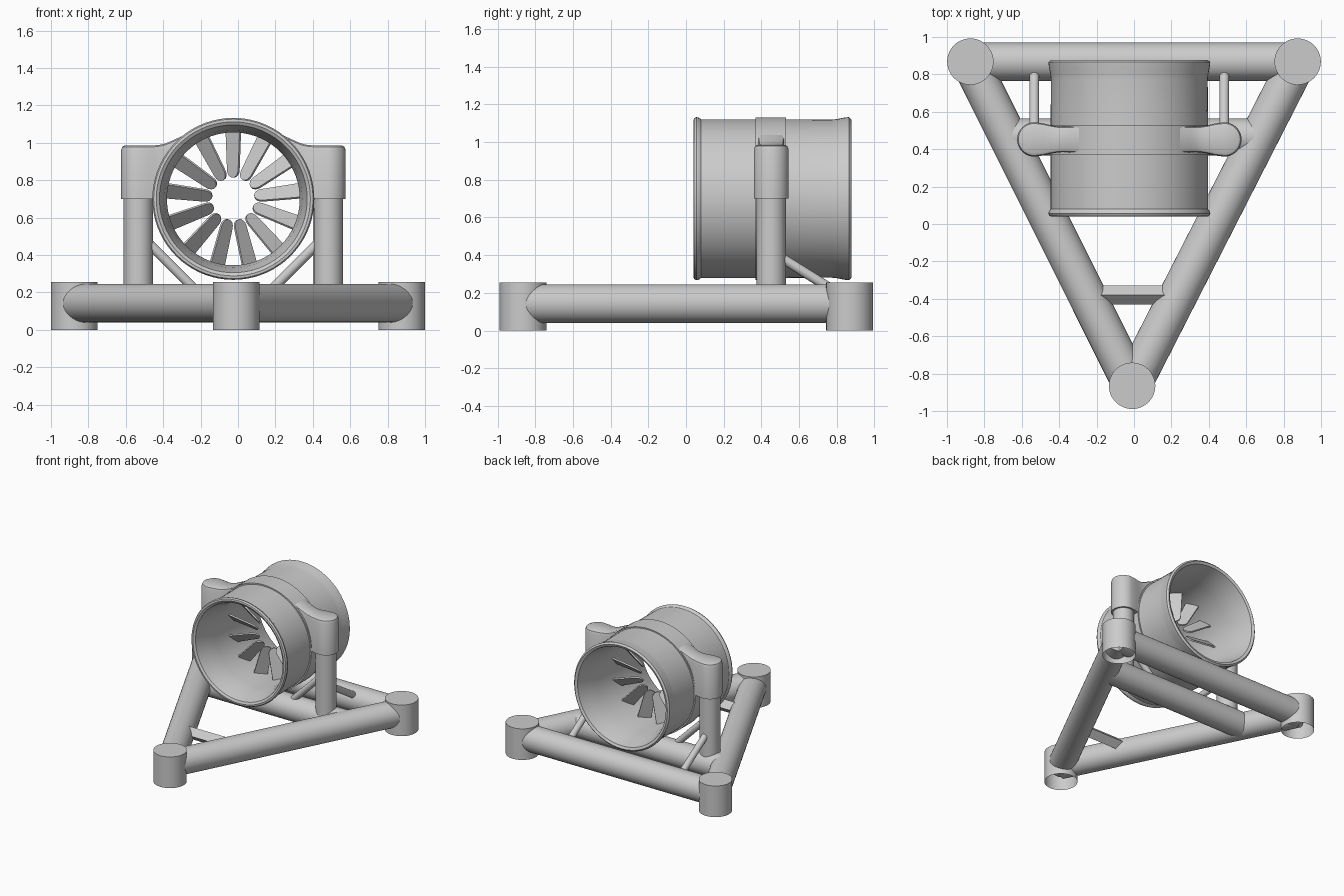
import bpy, bmesh, math
from mathutils import Vector, Matrix

if "Cube" in bpy.data.objects:
    bpy.data.objects.remove(bpy.data.objects["Cube"])

CX, CZ = -0.025, 0.70      # duct axis
MID_Y = 0.452              # plane of the support posts


def finish(name, bm, angle=35):
    bmesh.ops.remove_doubles(bm, verts=bm.verts, dist=1e-5)
    bmesh.ops.recalc_face_normals(bm, faces=bm.faces)
    me = bpy.data.meshes.new(name)
    bm.to_mesh(me)
    bm.free()
    me.polygons.foreach_set("use_smooth", [True] * len(me.polygons))
    me.set_sharp_from_angle(angle=math.radians(angle))
    ob = bpy.data.objects.new(name, me)
    bpy.context.collection.objects.link(ob)
    return ob


def rod(name, p, q, r, sides=40, caps=True, roll=0.0):
    p, q = Vector(p), Vector(q)
    d = q - p
    bm = bmesh.new()
    m = Matrix.Translation((p + q) / 2) @ d.to_track_quat('Z', 'Y').to_matrix().to_4x4() @ Matrix.Rotation(roll, 4, 'Z')
    bmesh.ops.create_cone(bm, cap_ends=caps, segments=sides, radius1=r, radius2=r,
                          depth=d.length, matrix=m)
    return finish(name, bm)


def loft(bm, rings, closed=False):
    vs = [[bm.verts.new(c) for c in ring] for ring in rings]
    n = len(vs[0])
    for i in range(len(vs) if closed else len(vs) - 1):
        a, b = vs[i], vs[(i + 1) % len(vs)]
        for j in range(n):
            k = (j + 1) % n
            bm.faces.new((a[j], a[k], b[k], b[j]))
    return vs


# Triangular base: corner posts are open underneath
corners = {"left": (-0.875, 0.868), "right": (0.875, 0.868), "front": (-0.01, -0.865)}
for key, (x, y) in corners.items():
    bm = bmesh.new()
    bmesh.ops.create_cone(bm, cap_ends=True, segments=48, radius1=0.124, radius2=0.124,
                          depth=0.255, matrix=Matrix.Translation((x, y, 0.1275)))
    bottom = [f for f in bm.faces if f.calc_center_median().z < 0.01]
    bmesh.ops.delete(bm, geom=bottom, context='FACES_ONLY')
    finish(key + "_corner_post", bm)

for a, b in (("left", "right"), ("left", "front"), ("right", "front")):
    rod(f"{a}_{b}_base_tube", (*corners[a], 0.142), (*corners[b], 0.142), 0.1025)
rod("cross_tube", (-0.665, 0.465, 0.142), (0.65, 0.465, 0.142), 0.1)
rod("front_cross_bar", (-0.22, -0.38, 0.17), (0.21, -0.38, 0.17), 0.05, sides=4)

# Duct shell: closed (y, radius) profile turned around the y axis
profile = [(0.05, 0.395), (0.04, 0.412), (0.042, 0.426), (0.055, 0.433), (0.068, 0.43),
           (0.08, 0.421), (0.37, 0.421), (0.37, 0.431), (0.53, 0.431), (0.53, 0.421),
           (0.77, 0.419), (0.80, 0.422), (0.84, 0.430), (0.865, 0.433), (0.877, 0.42),
           (0.868, 0.40), (0.78, 0.378), (0.66, 0.358), (0.25, 0.355), (0.15, 0.368)]
bm = bmesh.new()
SEG = 72
loft(bm, [[(CX + r * math.cos(2 * math.pi * i / SEG), y, CZ + r * math.sin(2 * math.pi * i / SEG))
           for y, r in profile] for i in range(SEG)], closed=True)
finish("duct_shell", bm)

# Pitched stator blades with rounded inner tips, no hub
bm = bmesh.new()
N = 13
outline = [(0.365, -0.053), (0.365, 0.053)]
outline += [(0.155 - 0.042 * math.sin(t), 0.042 * math.cos(t))
            for t in (math.pi * i / 8 for i in range(9))]
for k in range(N):
    m = (Matrix.Translation((CX, MID_Y, CZ))
         @ Matrix.Rotation(-math.pi / 2 - 2 * math.pi * k / N, 4, 'Y')
         @ Matrix.Rotation(math.radians(45), 4, 'X'))
    low, high = [[bm.verts.new(m @ Vector((r, c, h))) for r, c in outline] for h in (-0.006, 0.006)]
    bm.faces.new(low)
    bm.faces.new(high[::-1])
    for i in range(len(low)):
        j = (i + 1) % len(low)
        bm.faces.new((low[i], low[j], high[j], high[i]))
finish("duct_blades", bm)

# Supports on each side: post, collar arm blending into the duct, two braces
PU = 0.508
stations = [(0.27, 0.072, 1.037), (0.30, 0.070, 1.024), (0.33, 0.068, 1.010), (0.36, 0.068, 0.997),
            (0.385, 0.070, 0.990), (0.42, 0.076, 0.986), (0.46, 0.086, 0.986)]
stations += [(PU + 0.092 * math.sin(t), 0.092 * math.cos(t), 0.986)
             for t in (math.pi / 2 * i / 10 for i in range(11))]
for side, s in (("left", -1), ("right", 1)):
    rod(side + "_support_post", (CX + s * PU, MID_Y, 0.14), (CX + s * PU, MID_Y, 0.72), 0.078)
    rings = []
    for u, w, zt in stations:
        zb = CZ if u > 0.4 else CZ + math.sqrt(0.4 ** 2 - u ** 2)
        h = min(0.025, (zt - zb) * 0.5)
        half = []
        for k, z in ((1, zb), (1, zt - h), (0.93, zt - h * 0.3), (0.78, zt)):
            uu = PU + (u - PU) * k if u > PU else u
            half.append((CX + s * uu, w * k, z))
        rings.append([(x, MID_Y + y, z) for x, y, z in half]
                     + [(x, MID_Y - y, z) for x, y, z in reversed(half)])
    bm = bmesh.new()
    vs = loft(bm, rings)
    bm.faces.new(vs[0])
    finish(side + "_collar_arm", bm)
    rod(side + "_inner_brace", (CX + s * 0.48, MID_Y, 0.49), (CX + s * 0.19, MID_Y, 0.20), 0.026, 20)
    rod(side + "_rear_brace", (CX + s * PU, 0.46, 0.415), (CX + s * PU, 0.82, 0.19), 0.026, 20)
